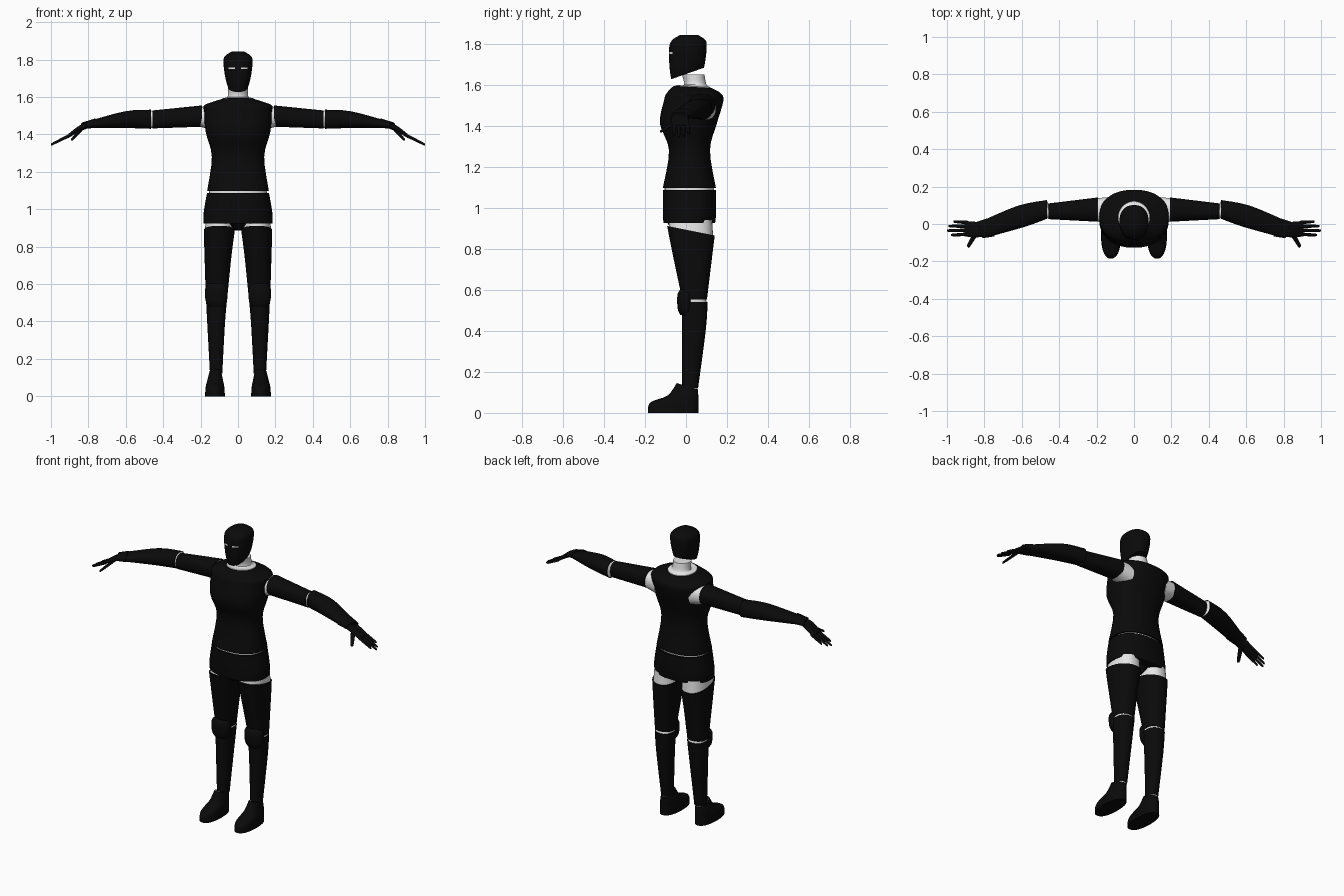
import bpy
import bmesh
import math
from mathutils import Vector

old = bpy.data.objects.get("Cube")
if old:
    bpy.data.objects.remove(old, do_unlink=True)


def material(name, value):
    made = bpy.data.materials.new(name)
    made.use_nodes = True
    colour = (value, value, value, 1)
    made.diffuse_color = colour
    made.node_tree.nodes["Principled BSDF"].inputs["Base Color"].default_value = colour
    return made


BLACK = material("black_shell", .003)
WHITE = material("white_core", .8)


def level(z, half_width, front, back, x=0, tilt=0):
    """Section across an upright part; tilt slopes it from front to back."""
    half_depth = (back - front) / 2
    return (Vector((x, (front + back) / 2, z)),
            Vector((half_width, 0, 0)),
            Vector((0, half_depth, tilt * half_depth)))


def across(reach, y, z, depth, height, turn=0):
    """Section across an outstretched part; turn makes it follow the arm."""
    return (Vector((reach, y, z)), Vector((turn * depth, depth, 0)),
            Vector((0, 0, height)))


def shrink(section, factor):
    centre, u, v = section
    return centre, u * factor, v * factor


def smooth_path(sections, steps=4):
    """Fill in flowing sections between the given ones."""
    padded = [sections[0], *sections, sections[-1]]
    result = []
    for before, start, end, after in zip(padded, padded[1:], padded[2:], padded[3:]):
        for step in range(steps):
            t = step / steps
            result.append([
                b + (c - a) * t / 2
                + (a - b * 2.5 + c * 2 - d / 2) * t ** 2
                + (b * 3 - a - c * 3 + d) * t ** 3 / 2
                for a, b, c, d in zip(before, start, end, after)])
    return result + [sections[-1]]


def loft(name, sections, mat=BLACK, side=1, sides=36, squareness=2.3):
    """Skin rounded sections; a negative side gives the mirrored copy."""
    bm = bmesh.new()
    loops = []
    for centre, u, v in smooth_path(sections):
        loop = []
        for i in range(sides):
            angle = math.tau * i / sides
            s, t = [math.copysign(abs(value) ** (2 / squareness), value)
                    for value in (math.cos(angle), math.sin(angle))]
            point = centre + u * s + v * t
            loop.append(bm.verts.new((point.x * side, point.y, point.z)))
        loops.append(loop)
    for lower, upper in zip(loops, loops[1:]):
        for i in range(sides):
            bm.faces.new((lower[i - 1], lower[i], upper[i], upper[i - 1]))
    bm.faces.new(loops[0])
    bm.faces.new(loops[-1])
    bmesh.ops.recalc_face_normals(bm, faces=bm.faces)
    mesh = bpy.data.meshes.new(name)
    bm.to_mesh(mesh)
    bm.free()
    mesh.materials.append(mat)
    mesh.shade_smooth()
    mesh.set_sharp_from_angle(angle=math.radians(35))
    made = bpy.data.objects.new(name, mesh)
    bpy.context.collection.objects.link(made)
    return made


def joint(name, start, end, side=1):
    """White core showing in the gap between two shells."""
    loft(name, [shrink(start, .93), shrink(end, .93)], WHITE, side)


def paint_eyes(head, eye_height):
    """Cut a narrow band around the head and colour two slits of it."""
    half = .004
    head.data.materials.append(WHITE)
    bm = bmesh.new()
    bm.from_mesh(head.data)
    planes = [(Vector((0, 0, eye_height + s * half)), Vector((0, 0, 1))) for s in (-1, 1)]
    planes += [(Vector((x, 0, 0)), Vector((1, 0, 0))) for x in (-.05, -.016, .016, .05)]
    for point, normal in planes:
        bmesh.ops.bisect_plane(bm, geom=[*bm.verts, *bm.edges, *bm.faces],
                               plane_co=point, plane_no=normal)
    for face in bm.faces:
        spot = face.calc_center_median()
        in_band = abs(spot.z - eye_height) < half
        if in_band and spot.y < 0 and .016 < abs(spot.x) < .05:
            face.material_index = 1
    bm.to_mesh(head.data)
    bm.free()


# Head and neck
head = loft("head", [
    level(z=1.655, half_width=.053, front=-.072, back=.088, tilt=.35),
    level(z=1.7, half_width=.067, front=-.08, back=.094, tilt=.2),
    level(z=1.77, half_width=.077, front=-.083, back=.1),
    level(z=1.815, half_width=.073, front=-.07, back=.097),
    level(z=1.842, half_width=.035, front=-.03, back=.06)])
paint_eyes(head, eye_height=1.755)
loft("neck", [
    level(z=1.65, half_width=.053, front=-.02, back=.09),
    level(z=1.6, half_width=.056, front=-.01, back=.1),
    level(z=1.592, half_width=.084, front=-.05, back=.12, tilt=-.06),
    level(z=1.57, half_width=.084, front=-.05, back=.12)], WHITE, squareness=2)

# Torso and pelvis shells around a white waist
torso = [
    level(z=1.097, half_width=.165, front=-.113, back=.146),
    level(z=1.28, half_width=.14, front=-.083, back=.117),
    level(z=1.41, half_width=.172, front=-.127, back=.15),
    level(z=1.52, half_width=.182, front=-.108, back=.182),
    level(z=1.558, half_width=.177, front=-.095, back=.17),
    level(z=1.589, half_width=.085, front=-.06, back=.125, tilt=-.06)]
pelvis = [
    level(z=.925, half_width=.184, front=-.11, back=.142),
    level(z=.98, half_width=.184, front=-.113, back=.147),
    level(z=1.086, half_width=.166, front=-.113, back=.146)]
loft("torso", torso)
loft("pelvis", pelvis)
joint("waist", pelvis[-1], torso[0])
loft("crotch", [level(z=.885, half_width=.012, front=-.06, back=.07),
                level(z=.93, half_width=.06, front=-.095, back=.1)])

# Leg sections, from hip to sole
thigh = [
    level(z=.888, half_width=.083, front=-.092, back=.14, x=.1, tilt=-.2),
    level(z=.75, half_width=.072, front=-.06, back=.126, x=.107),
    level(z=.552, half_width=.059, front=-.018, back=.102, x=.114)]
kneecap = [
    level(z=.478, half_width=.04, front=-.028, back=.03, x=.115),
    level(z=.51, half_width=.057, front=-.041, back=.035, x=.116),
    level(z=.575, half_width=.06, front=-.042, back=.035, x=.116),
    level(z=.602, half_width=.04, front=-.028, back=.03, x=.115)]
shin = [
    level(z=.54, half_width=.058, front=-.02, back=.106, x=.114),
    level(z=.4, half_width=.048, front=-.02, back=.096, x=.117),
    level(z=.122, half_width=.033, front=-.02, back=.059, x=.117)]
foot = [
    level(z=.13, half_width=.032, front=-.045, back=.058, x=.121, tilt=-.3),
    level(z=.085, half_width=.042, front=-.09, back=.06, x=.122),
    level(z=.05, half_width=.05, front=-.175, back=.06, x=.123),
    level(z=0, half_width=.053, front=-.185, back=.06, x=.123)]

# Arm sections, from shoulder to knuckles
shoulder = [
    across(reach=.12, y=.07, z=1.485, depth=.075, height=.066),
    across(reach=.21, y=.077, z=1.495, depth=.06, height=.052)]
upper_arm = [
    across(reach=.192, y=.077, z=1.498, depth=.065, height=.057),
    across(reach=.457, y=.068, z=1.48, depth=.042, height=.048)]
forearm = [
    across(reach=.466, y=.078, z=1.481, depth=.05, height=.051),
    across(reach=.6, y=.042, z=1.479, depth=.056, height=.045, turn=.35),
    across(reach=.8, y=-.028, z=1.452, depth=.042, height=.018, turn=.45)]
cuff = [
    across(reach=.765, y=-.018, z=1.459, depth=.048, height=.025, turn=.42),
    across(reach=.825, y=-.032, z=1.448, depth=.044, height=.017, turn=.35)]
palm = [
    across(reach=.8, y=-.03, z=1.45, depth=.036, height=.016, turn=.3),
    across(reach=.85, y=-.03, z=1.43, depth=.042, height=.016),
    across(reach=.905, y=-.025, z=1.393, depth=.041, height=.011)]


def digit(name, base, tip, side, turn=0):
    """Slim finger narrowing to a rounded tip."""
    base, tip = Vector(base), Vector(tip)
    loft(name, [across(*base.lerp(tip, t), depth=size, height=size, turn=turn)
                for t, size in ((0, .01), (.9, .007), (1, .003))],
         side=side, sides=12, squareness=2)


for side, label in ((1, "left_"), (-1, "right_")):
    shells = {"thigh": thigh, "kneecap": kneecap, "shin": shin, "foot": foot,
              "upper_arm": upper_arm, "forearm": forearm, "cuff": cuff, "palm": palm}
    for name, sections in shells.items():
        loft(label + name, sections, side=side)

    # White joints
    socket = level(z=.94, half_width=.08, front=-.09, back=.135, x=.098)
    joint(label + "hip", thigh[0], socket, side)
    joint(label + "knee", thigh[-1], shin[0], side)
    joint(label + "ankle", shin[-1], foot[0], side)
    joint(label + "elbow", upper_arm[-1], forearm[0], side)
    loft(label + "shoulder", shoulder, WHITE, side)

    # Fingers fan out from the knuckles, thumb points forward
    names = ("little_finger", "ring_finger", "middle_finger", "index_finger")
    for i, (name, reach) in enumerate(zip(names, (.965, .99, 1, .978))):
        droop = (reach - .89) / 2
        digit(label + name, (.89, .008 - i * .021, 1.4),
              (reach, .013 - i * .024, 1.4 - droop), side)
    digit(label + "thumb", (.84, -.04, 1.425), (.888, -.122, 1.372), side, turn=1)
